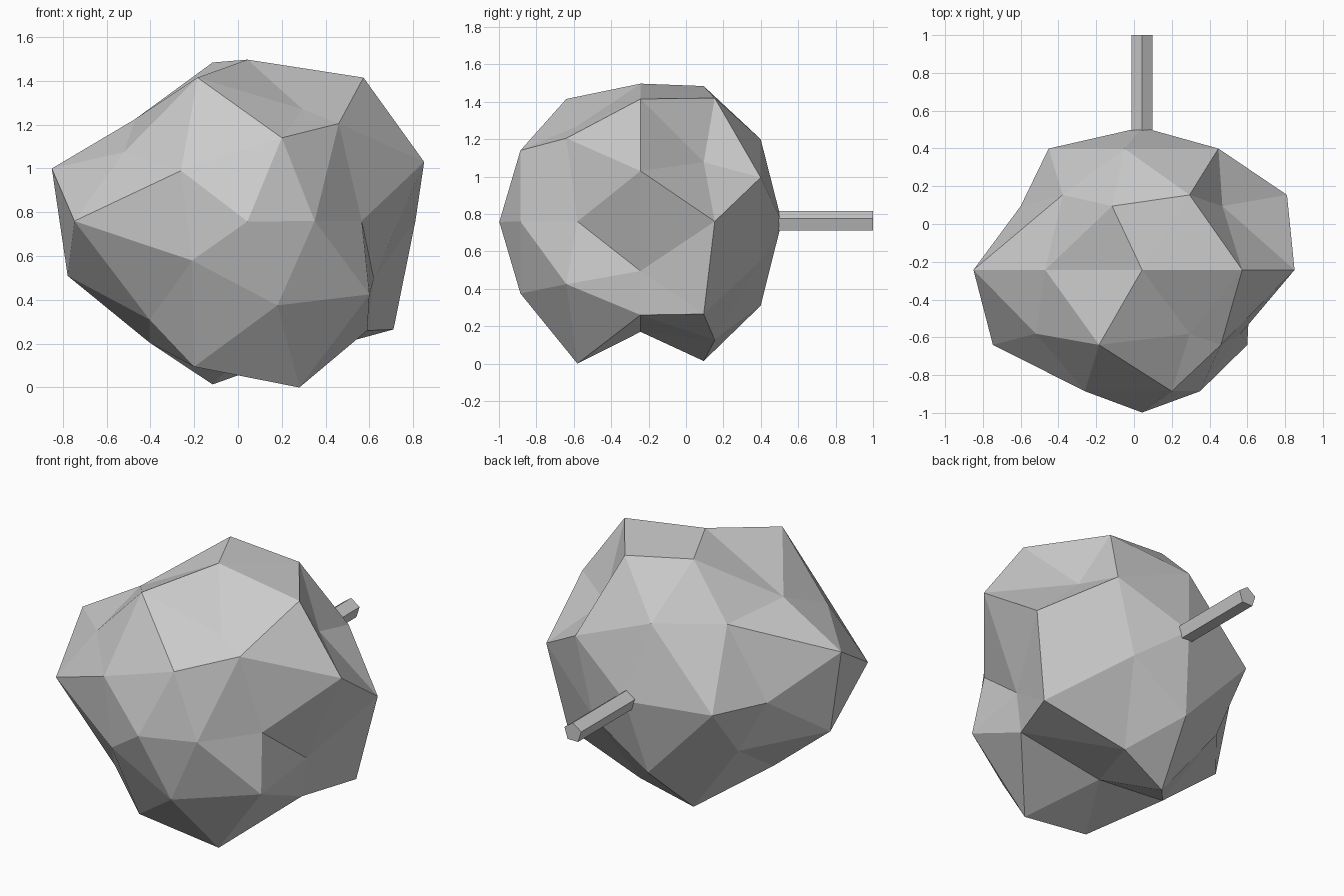
import bpy
import bmesh
import math
from mathutils import Matrix, Vector

cube = bpy.data.objects.get("Cube")
if cube:
    bpy.data.objects.remove(cube, do_unlink=True)

RADIUS = 0.755
CENTRE = Vector((0.043, -0.243, 0.758))


def flat_material(name, value):
    material = bpy.data.materials.new(name)
    material.use_nodes = True
    colour = (value, value, value, 1)
    material.diffuse_color = colour
    material.node_tree.nodes["Principled BSDF"].inputs["Base Color"].default_value = colour
    return material


def add_object(name, bm, material):
    bmesh.ops.recalc_face_normals(bm, faces=bm.faces)
    mesh = bpy.data.meshes.new(name)
    bm.to_mesh(mesh)
    bm.free()
    mesh.materials.append(material)
    obj = bpy.data.objects.new(name, mesh)
    bpy.context.collection.objects.link(obj)
    return obj


grey = flat_material("plain grey", 0.6)

# Rock body: a faceted sphere with its poles on the y axis
bm = bmesh.new()
bmesh.ops.create_icosphere(bm, subdivisions=2, radius=RADIUS,
                           matrix=Matrix.Rotation(math.pi / 2, 4, 'X'))
bmesh.ops.translate(bm, verts=bm.verts, vec=CENTRE)

# Lumpy cross-sections (x, z), front to back, anticlockwise seen from the front
rings = [
    [(CENTRE.x, CENTRE.z)],
    [(.35, .76), (.2, 1.14), (-.26, .99), (-.21, .58), (.18, .375)],
    [(.46, 1.205), (-.185, 1.415), (-.747, .76), (-.2, .095), (.6, .425)],
    [(.565, .76), (.295, 1.27), (-.52, 1.075), (-.404, .31), (.28, 0)],
    [(.85, 1.03), (.573, 1.415), (.043, 1.497), (-.47, 1.225), (-.85, 1),
     (-.778, .51), (-.404, .205), (.04, .17), (.59, .26), (.62, .495)],
    [(.468, 1.077), (-.116, 1.484), (-.6, .76), (-.116, .014), (.71, .265)],
    [(.81, .76), (.294, 1.42), (-.378, 1.19), (-.45, .457), (.195, .125)],
    [(.447, .995), (-.05, 1.2), (-.452, .76), (-.03, .31), (.333, .55)],
    [(CENTRE.x, CENTRE.z)],
]


def angle(vert):
    offset = vert.co - CENTRE
    return (math.atan2(offset.z, offset.x) + 0.1) % math.tau


# Take the sphere's vertices level by level and move each level to its ring
remaining = sorted(bm.verts, key=lambda v: v.co.y)
for ring in rings:
    level, remaining = remaining[:len(ring)], remaining[len(ring):]
    for vert, (x, z) in zip(sorted(level, key=angle), ring):
        vert.co.x, vert.co.z = x, z
add_object("rock_body", bm, grey)

# Five-sided peg standing out of the back, one edge upward
START, END = 0.42, 1.0
bm = bmesh.new()
placing = (Matrix.Translation((CENTRE.x, (START + END) / 2, CENTRE.z))
           @ Matrix.Rotation(math.pi / 2, 4, 'X'))
bmesh.ops.create_cone(bm, cap_ends=True, segments=5, radius1=0.058, radius2=0.058,
                      depth=END - START, matrix=placing)
# Turn the peg so its ridge is the highest edge
top = max(bm.verts, key=lambda v: v.co.z)
tilt = math.atan2(top.co.x - CENTRE.x, top.co.z - CENTRE.z)
bmesh.ops.rotate(bm, verts=bm.verts, cent=CENTRE,
                 matrix=Matrix.Rotation(-tilt, 3, 'Y'))
add_object("back_peg", bm, grey)
